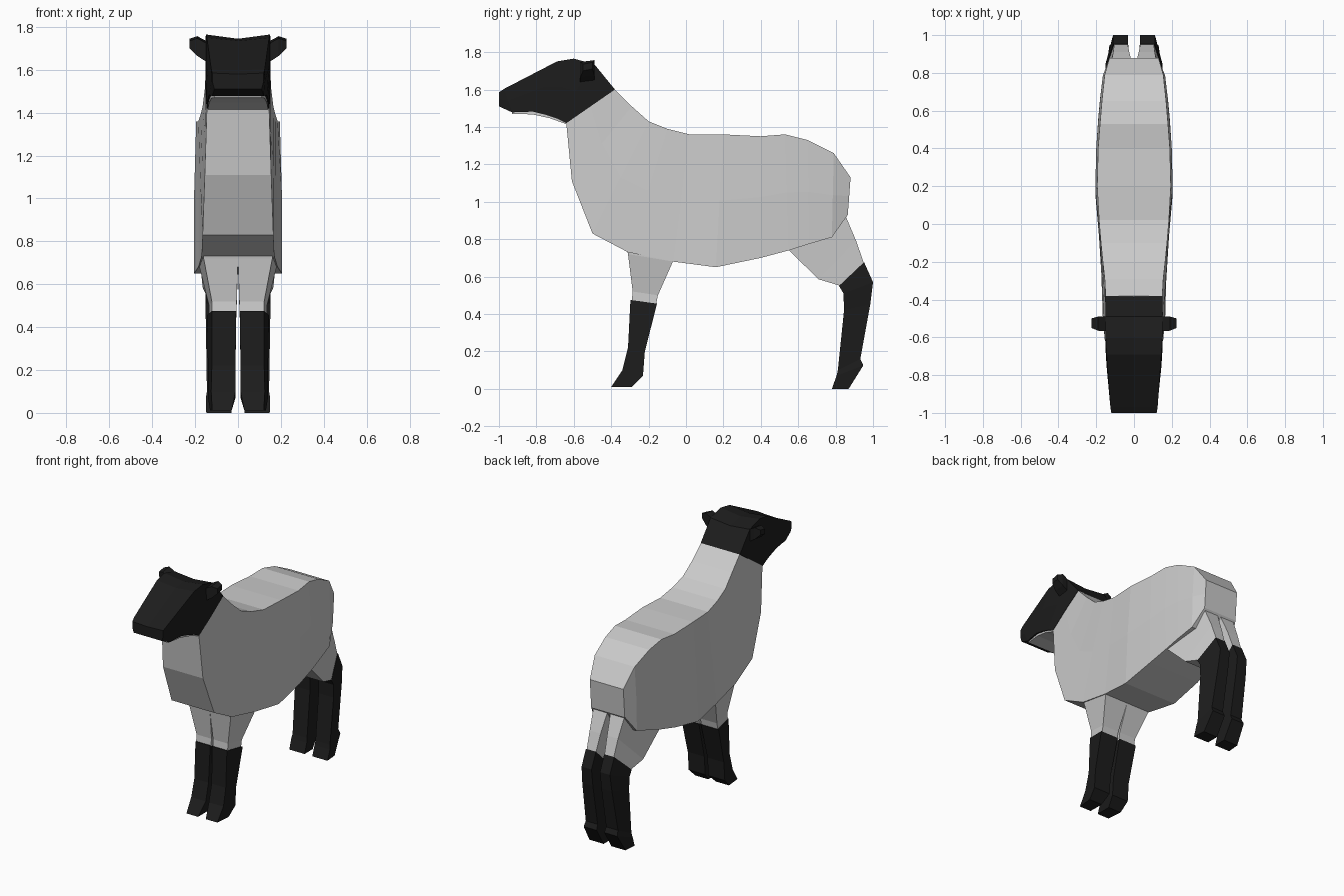
import bpy, bmesh

black = bpy.data.materials.new("black_wool")
black.diffuse_color = (0.012, 0.012, 0.012, 1)


def loft(name, rings, mat=None, mirror=False):
    """Skin a row of equal-sized rings and cap both ends."""
    bm = bmesh.new()
    rows = [[bm.verts.new(p) for p in ring] for ring in rings]
    n = len(rows[0])
    for a, b in zip(rows, rows[1:]):
        for i in range(n):
            j = (i + 1) % n
            bm.faces.new((a[i], a[j], b[j], b[i]))
    bm.faces.new(rows[0])
    bm.faces.new(rows[-1])
    bmesh.ops.recalc_face_normals(bm, faces=bm.faces)
    me = bpy.data.meshes.new(name)
    bm.to_mesh(me)
    bm.free()
    ob = bpy.data.objects.new(name, me)
    bpy.context.collection.objects.link(ob)
    if mat:
        me.materials.append(mat)
    if mirror:
        ob.modifiers.new("Mirror", 'MIRROR')
    return ob


def slab(top, bottom, wt, wb, dip=0.0):
    """Symmetric ring: top and bottom edge given as (y, z), with half widths."""
    (yt, zt), (yb, zb) = top, bottom
    ym, zm, wm = (yt + yb) / 2, (zt + zb) / 2, max(wt, wb)
    return [(-wt, yt, zt), (0, yt, zt - dip), (wt, yt, zt), (wm, ym, zm),
            (wb, yb, zb), (0, yb, zb), (-wb, yb, zb), (-wm, ym, zm)]


def limb(front, back, inner, out_front, out_back):
    """Four-sided leg ring from front and back (y, z) points."""
    return [(inner, *front), (out_front, *front), (out_back, *back), (inner, *back)]


# Woolly body and neck
loft("body", [slab(*s) for s in [
    ((-0.38, 1.60), (-0.64, 1.42), 0.15, 0.145),
    ((-0.29, 1.51), (-0.61, 1.11), 0.155, 0.155),
    ((-0.20, 1.43), (-0.50, 0.83), 0.165, 0.165),
    ((-0.10, 1.39), (-0.31, 0.73), 0.175, 0.17),
    ((0.02, 1.36), (-0.07, 0.68), 0.185, 0.185),
    ((0.20, 1.36), (0.16, 0.65), 0.195, 0.205),
    ((0.40, 1.35), (0.40, 0.70), 0.19, 0.20),
    ((0.53, 1.36), (0.55, 0.74), 0.18, 0.19),
    ((0.65, 1.33), (0.66, 0.775), 0.17, 0.18),
    ((0.79, 1.26), (0.78, 0.81), 0.155, 0.165),
    ((0.88, 1.13), (0.865, 0.93), 0.13, 0.13),
]])

# Head
loft("head", [slab(*s) for s in [
    ((-0.38, 1.60), (-0.64, 1.42), 0.152, 0.147, 0.01),
    ((-0.49, 1.735), (-0.69, 1.445), 0.152, 0.145, 0.015),
    ((-0.60, 1.765), (-0.75, 1.465), 0.15, 0.14, 0.02),
    ((-0.69, 1.75), (-0.82, 1.482), 0.145, 0.135, 0.015),
    ((-0.97, 1.605), (-0.93, 1.478), 0.125, 0.12, 0.01),
    ((-1.00, 1.585), (-1.00, 1.51), 0.12, 0.11, 0.005),
]], black)

# Pale underside of the jaw
loft("jaw", [slab(*s) for s in [
    ((-0.63, 1.43), (-0.64, 1.415), 0.14, 0.14),
    ((-0.73, 1.47), (-0.73, 1.447), 0.135, 0.135),
    ((-0.82, 1.485), (-0.82, 1.467), 0.125, 0.125),
    ((-0.93, 1.485), (-0.93, 1.470), 0.11, 0.11),
]])

# Ears
loft("ears", [[(x, y0, z0), (x, y1, z0 + 0.01), (x, y1, z1), (x, y0, z1 - 0.01)]
              for x, y0, y1, z0, z1 in [
    (0.12, -0.57, -0.49, 1.62, 1.72),
    (0.19, -0.565, -0.49, 1.665, 1.757),
    (0.226, -0.55, -0.50, 1.70, 1.745),
]], black, True)

# Front legs: pale upper part, then black shin and hoof
loft("front_upper_legs", [limb(*s) for s in [
    ((-0.32, 0.77), (-0.06, 0.74), 0.0, 0.165, 0.18),
    ((-0.31, 0.72), (-0.07, 0.68), 0.0, 0.16, 0.18),
    ((-0.285, 0.52), (-0.15, 0.50), 0.006, 0.122, 0.135),
    ((-0.29, 0.47), (-0.16, 0.45), 0.008, 0.122, 0.135),
]], None, True)
loft("front_lower_legs", [limb(*s) for s in [
    ((-0.297, 0.475), (-0.155, 0.455), 0.008, 0.122, 0.145),
    ((-0.31, 0.22), (-0.22, 0.20), 0.012, 0.122, 0.14),
    ((-0.34, 0.10), (-0.23, 0.07), 0.012, 0.125, 0.14),
    ((-0.40, 0.01), (-0.29, 0.01), 0.03, 0.12, 0.13),
]], black, True)

# Hind legs: pale thigh, then black hock and hoof
loft("hind_thighs", [limb(*s) for s in [
    ((0.56, 0.79), (0.83, 0.97), 0.01, 0.165, 0.12),
    ((0.55, 0.74), (0.855, 0.92), 0.012, 0.18, 0.12),
    ((0.71, 0.585), (0.91, 0.79), 0.025, 0.165, 0.11),
    ((0.82, 0.552), (0.95, 0.675), 0.033, 0.15, 0.105),
]], None, True)
loft("hind_lower_legs", [limb(*s) for s in [
    ((0.818, 0.55), (0.952, 0.677), 0.032, 0.152, 0.11),
    ((0.842, 0.51), (1.0, 0.57), 0.033, 0.152, 0.11),
    ((0.845, 0.42), (0.985, 0.45), 0.033, 0.15, 0.115),
    ((0.812, 0.10), (0.932, 0.16), 0.033, 0.145, 0.125),
    ((0.805, 0.07), (0.948, 0.125), 0.03, 0.15, 0.13),
    ((0.78, 0.0), (0.87, 0.0), 0.03, 0.148, 0.14),
]], black, True)
